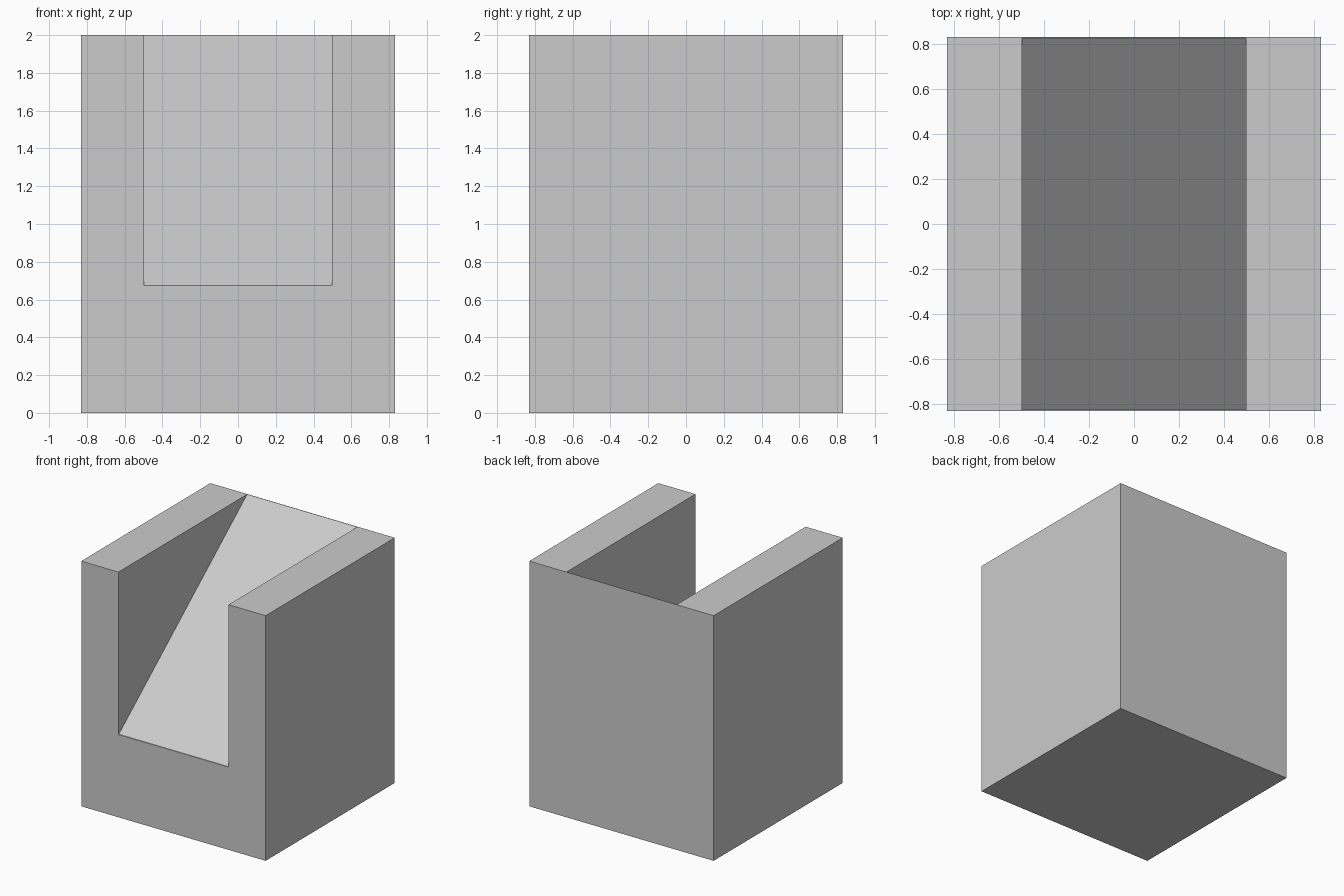
import bpy
import bmesh

if "Cube" in bpy.data.objects:
    bpy.data.objects.remove(bpy.data.objects["Cube"])

HALF = 0.832    # half width and depth of the block
SLOT = 0.497    # half width of the sloped channel
HEIGHT = 2.0
LIP = 0.675     # height of the channel at the front


def prism(name, profile, half_width):
    """Extrude a (y, z) profile along x, centred on x = 0."""
    bm = bmesh.new()
    face = bm.faces.new([bm.verts.new((-half_width, y, z)) for y, z in profile])
    grown = bmesh.ops.extrude_face_region(bm, geom=[face])
    verts = [v for v in grown["geom"] if isinstance(v, bmesh.types.BMVert)]
    bmesh.ops.translate(bm, verts=verts, vec=(2 * half_width, 0, 0))
    bmesh.ops.recalc_face_normals(bm, faces=bm.faces)
    mesh = bpy.data.meshes.new(name)
    bm.to_mesh(mesh)
    bm.free()
    obj = bpy.data.objects.new(name, mesh)
    bpy.context.collection.objects.link(obj)
    return obj


# Solid outer block
block = prism("ramp_block", [(-HALF, 0), (HALF, 0), (HALF, HEIGHT), (-HALF, HEIGHT)], HALF)

# Wedge cutter: tiny front ledge, then a slope up to the back edge
cutter = prism("channel_cutter", [
    (-1.0, LIP), (-HALF + 0.007, LIP), (HALF - 0.004, HEIGHT),
    (HALF - 0.004, HEIGHT + 0.2), (-1.0, HEIGHT + 0.2)], SLOT)
cutter.hide_render = True

# Cut the channel between the two side walls
cut = block.modifiers.new("channel", "BOOLEAN")
cut.operation = "DIFFERENCE"
cut.solver = "EXACT"
cut.object = cutter
bpy.context.view_layer.objects.active = block
block.select_set(True)
bpy.ops.object.modifier_apply(modifier=cut.name)
bpy.data.objects.remove(cutter)
